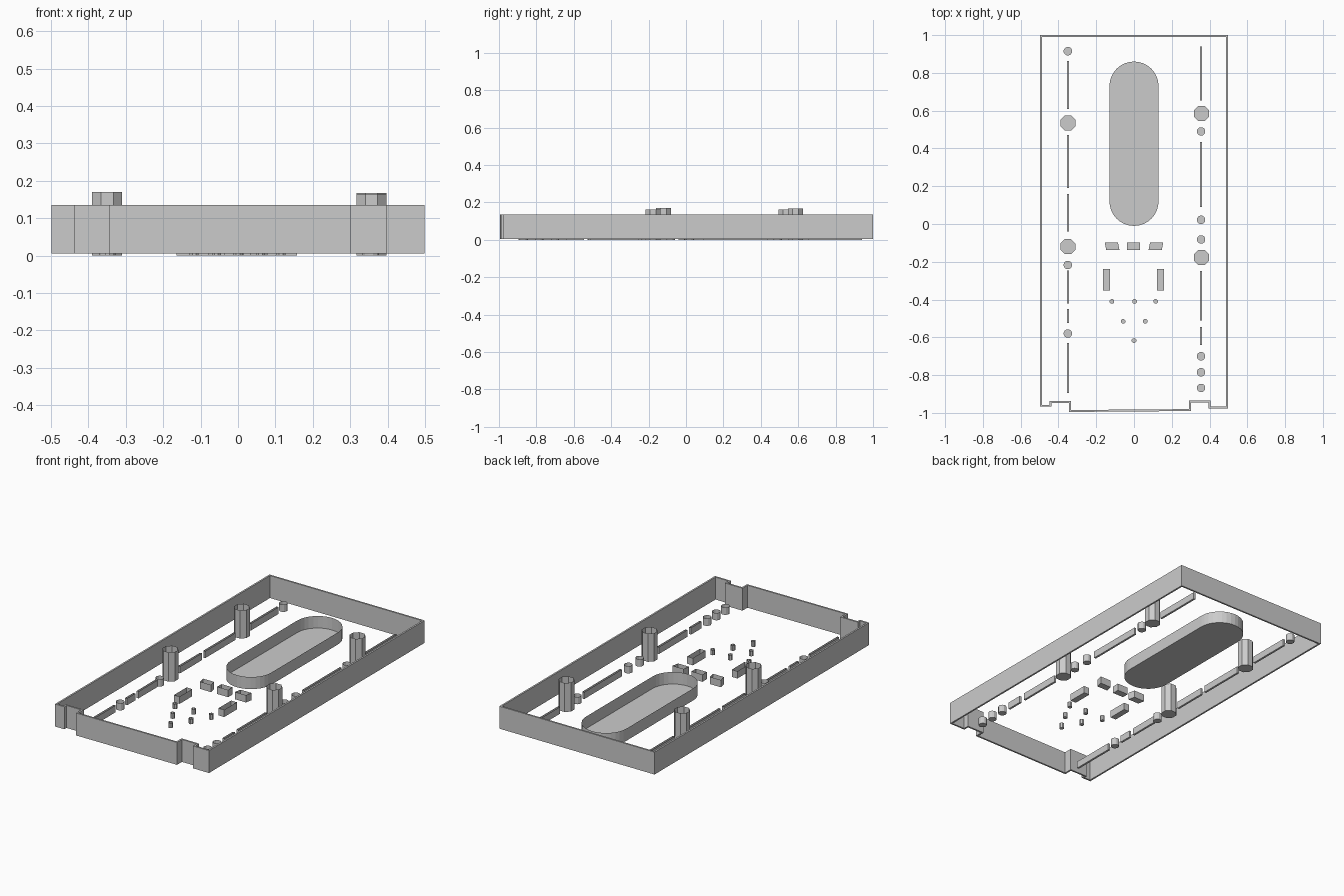
import bpy
import math

if "Cube" in bpy.data.objects:
    bpy.data.objects.remove(bpy.data.objects["Cube"])


def make_mesh(name, verts, faces):
    mesh = bpy.data.meshes.new(name)
    mesh.from_pydata(verts, [], faces)
    obj = bpy.data.objects.new(name, mesh)
    bpy.context.collection.objects.link(obj)
    return obj


def extrude_outline(name, outline, z0, z1, floor=True):
    """Open-topped cup (or bare band) from a counter-clockwise outline."""
    n = len(outline)
    verts = [(x, y, z) for z in (z0, z1) for x, y in outline]
    faces = [(i, (i + 1) % n, n + (i + 1) % n, n + i) for i in range(n)]
    if floor:
        faces.append(tuple(reversed(range(n))))
    return make_mesh(name, verts, faces)


def ring(cx, cy, r, sides):
    r /= math.cos(math.pi / sides)
    return [(cx + r * math.cos(2 * math.pi * (i + .5) / sides),
             cy + r * math.sin(2 * math.pi * (i + .5) / sides)) for i in range(sides)]


def box(x0, x1, y0, y1, slant=0):
    return [(x0 - slant, y0), (x1 - slant, y0), (x1 + slant, y1), (x0 + slant, y1)]


# Outer wall with two notches on the front edge
outline = [(-.498, -.967), (-.437, -.967), (-.437, -.947), (-.343, -.947),
           (-.343, -.995), (.302, -.99), (.302, -.945), (.395, -.945),
           (.395, -.977), (.498, -.977), (.498, 1), (-.498, 1)]
wall = extrude_outline("outer_wall", outline, .005, .135, floor=False)
mod = wall.modifiers.new("thickness", 'SOLIDIFY')
mod.thickness = .01
mod.offset = -1
mod.use_even_offset = True

# Stadium-shaped tray
R, N = .13, 16
stadium = [(R * math.cos(math.pi * i / N), .73 + R * math.sin(math.pi * i / N)) for i in range(N + 1)]
stadium += [(-R * math.cos(math.pi * i / N), .12 - R * math.sin(math.pi * i / N)) for i in range(N + 1)]
extrude_outline("oval_tray", stadium, 0, .07)

# Tall octagonal posts
for x, y, h in [(-.35, .535, .163), (-.35, -.12, .17), (.357, .585, .168), (.357, -.177, .163)]:
    extrude_outline("post", ring(x, y, .04, 8), 0, h)

# Rails and pegs along both long sides
sides = [
    (-.35, [(.61, .862), (.19, .47), (-.04, .16), (-.42, -.245), (-.525, -.45), (-.895, -.63)],
     [.915, -.217, -.58]),
    (.355, [(.655, .94), (.09, .435), (-.51, -.25), (-.64, -.545)],
     [.49, .022, -.082, -.70, -.785, -.868]),
]
for x, rails, pegs in sides:
    for y0, y1 in rails:
        extrude_outline("rail", box(x - .006, x + .006, y0, y1), 0, .04)
    for y in pegs:
        extrude_outline("peg", ring(x, y, .022, 12), 0, .042)

# Small blocks around the centre
for x, slant in [(-.116, -.004), (-.002, 0), (.116, .004)]:
    extrude_outline("block_row", box(x - .035, x + .035, -.138, -.098, slant), 0, .042)
for x in (-.146, .14):
    extrude_outline("side_block", box(x - .018, x + .018, -.352, -.237), 0, .042)

# Small pins in a triangle
for x, y in [(-.117, -.41), (.003, -.41), (.115, -.41), (-.058, -.515), (.06, -.515), (0, -.617)]:
    extrude_outline("pin", ring(x, y, .012, 8), 0, .03)
